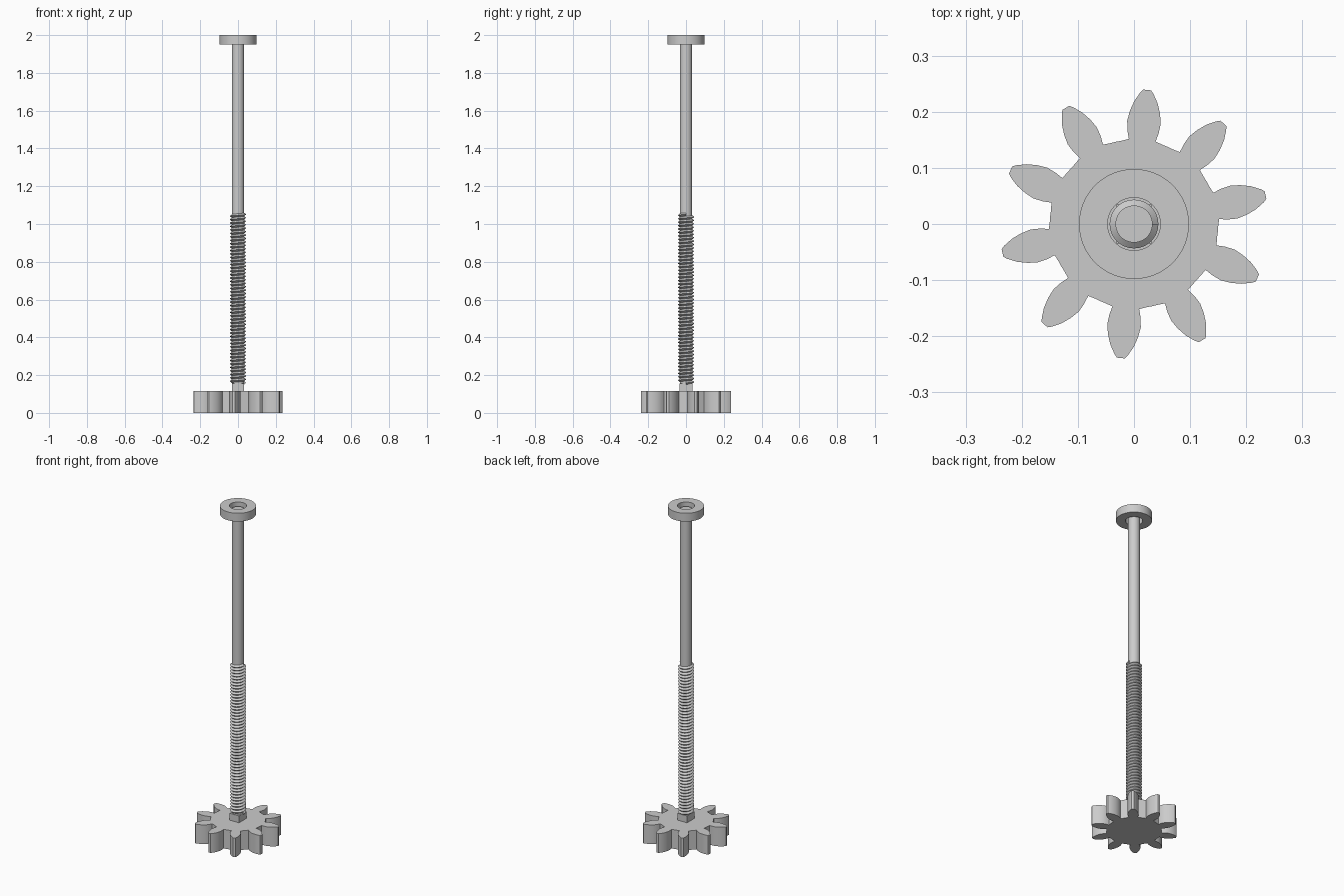
import bpy, bmesh, math
from math import cos, sin, pi, radians

if "Cube" in bpy.data.objects:
    bpy.data.objects.remove(bpy.data.objects["Cube"])

steel = bpy.data.materials.new("plain_grey_steel")
steel.use_nodes = True
GREY = (0.6, 0.6, 0.6, 1)
steel.diffuse_color = GREY
steel.node_tree.nodes["Principled BSDF"].inputs["Base Color"].default_value = GREY


def finish(name, bm, smooth=True, fix_normals=True):
    if fix_normals:
        bmesh.ops.recalc_face_normals(bm, faces=bm.faces[:])
    mesh = bpy.data.meshes.new(name)
    bm.to_mesh(mesh)
    bm.free()
    mesh.materials.append(steel)
    obj = bpy.data.objects.new(name, mesh)
    bpy.context.collection.objects.link(obj)
    if smooth:
        bpy.ops.object.select_all(action="DESELECT")
        obj.select_set(True)
        bpy.context.view_layer.objects.active = obj
        bpy.ops.object.shade_smooth_by_angle(angle=radians(30))
    return obj


def prism(name, outline, z0, z1, smooth=True):
    """Extrude a flat outline upward."""
    bm = bmesh.new()
    base = bm.faces.new([bm.verts.new((x, y, z0)) for x, y in outline])
    top = bmesh.ops.extrude_face_region(bm, geom=[base], use_keep_orig=True)
    verts = [v for v in top["geom"] if isinstance(v, bmesh.types.BMVert)]
    bmesh.ops.translate(bm, verts=verts, vec=(0, 0, z1 - z0))
    return finish(name, bm, smooth)


def circle(radius, count):
    return [(radius * cos(2 * pi * i / count), radius * sin(2 * pi * i / count))
            for i in range(count)]


# Pinion gear: leaf-shaped teeth around a round root
TEETH = 10
ROOT = 0.15
flank = [(0.15, 0.024), (0.165, 0.028), (0.182, 0.030), (0.2, 0.027),
         (0.218, 0.021), (0.234, 0.012), (0.24, 0.007)]
tooth = [(r, -w) for r, w in flank] + [(r, w) for r, w in reversed(flank)]
outline = []
for k in range(TEETH):
    a = radians(12.4) + k * 2 * pi / TEETH
    outline += [(r * cos(a) - w * sin(a), r * sin(a) + w * cos(a)) for r, w in tooth]
    for t in (0.4, 0.5, 0.6):
        b = a + t * 2 * pi / TEETH
        outline.append((ROOT * cos(b), ROOT * sin(b)))
prism("pinion_gear", outline, 0, 0.115)

# Squared drive neck between gear and thread
nx, ny = 0.031, 0.035
prism("square_neck", [(-nx, -ny), (nx, -ny), (nx, ny), (-nx, ny)], 0.11, 0.156, False)

# Plain shaft, running through the thread
prism("shaft", circle(0.033, 48), 0.15, 1.98)

# Helical thread wrapped on the lower shaft
SEG, TURNS, PITCH = 32, 49, 0.0182
bm = bmesh.new()
root, crest = [], []
for i in range(SEG * (TURNS + 1) + 1):
    a = 2 * pi * i / SEG
    z = 0.15 + PITCH * i / SEG
    root.append(bm.verts.new((0.0325 * cos(a), 0.0325 * sin(a), z)))
    crest.append(bm.verts.new((0.0435 * cos(a), 0.0435 * sin(a), z + PITCH / 2)))
last = SEG * TURNS
for i in range(last):
    bm.faces.new((root[i], root[i + 1], crest[i + 1], crest[i]))
    bm.faces.new((crest[i], crest[i + 1], root[i + SEG + 1], root[i + SEG]))
bm.faces.new((root[0], crest[0], root[SEG]))
bm.faces.new((root[last + SEG], crest[last], root[last]))
bmesh.ops.delete(bm, geom=[v for v in bm.verts if not v.link_faces], context="VERTS")
finish("screw_thread", bm, fix_normals=False)

# End collar: a ring with a clear bore
bm = bmesh.new()
section = [(0.047, 1.95), (0.098, 1.95), (0.098, 2.0), (0.047, 2.0)]
COUNT = 64
rings = [[bm.verts.new((r * x, r * y, z)) for x, y in circle(1, COUNT)]
         for r, z in section]
for k, ring in enumerate(rings):
    nxt = rings[(k + 1) % len(rings)]
    for i in range(COUNT):
        j = (i + 1) % COUNT
        bm.faces.new((ring[i], ring[j], nxt[j], nxt[i]))
finish("end_collar", bm)
